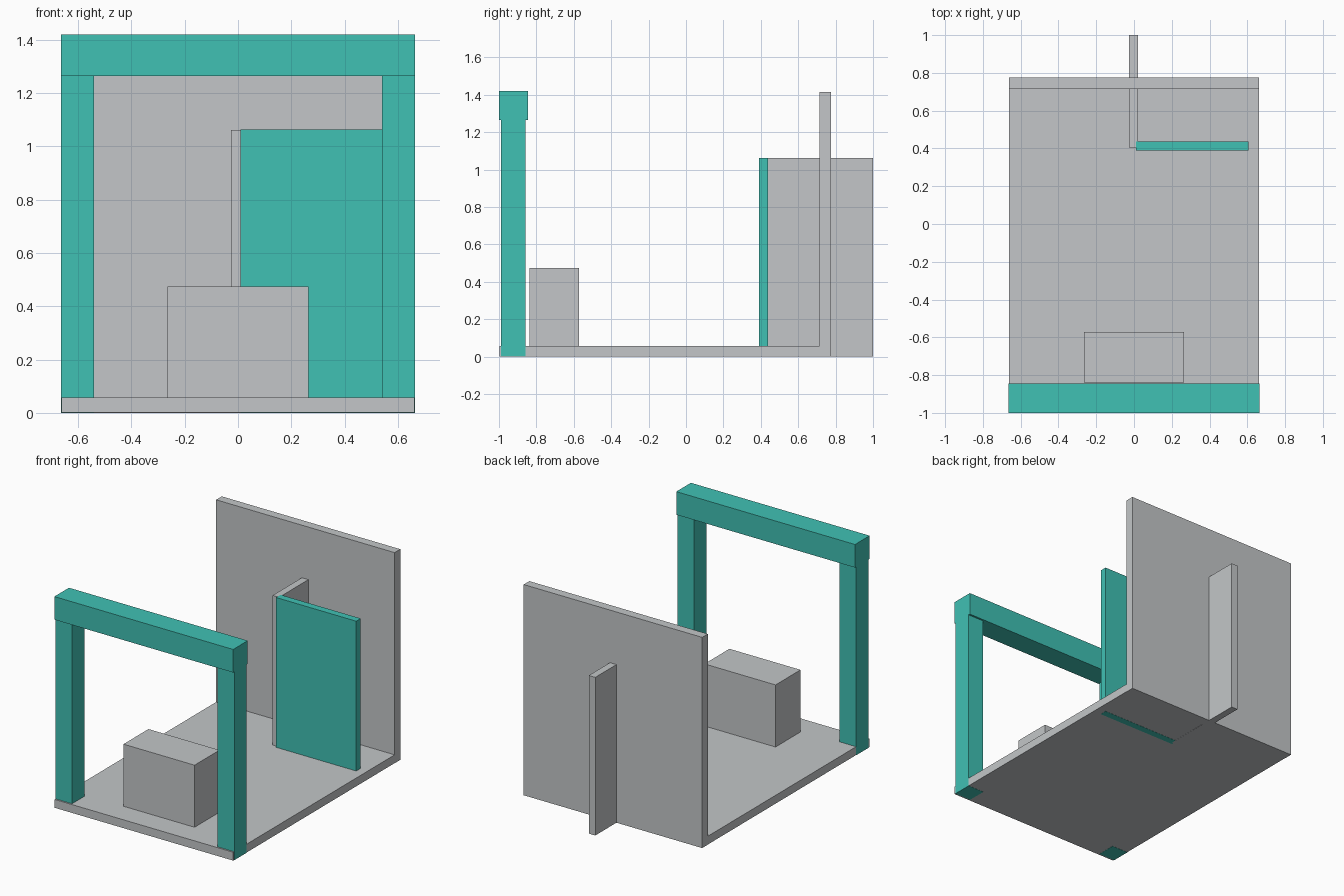
import bpy

if "Cube" in bpy.data.objects:
    bpy.data.objects.remove(bpy.data.objects["Cube"])


def material(name, colour):
    m = bpy.data.materials.new(name)
    m.diffuse_color = (*colour, 1.0)
    m.use_nodes = True
    m.node_tree.nodes["Principled BSDF"].inputs["Base Color"].default_value = m.diffuse_color
    return m


GREY = material("light grey", (0.546, 0.565, 0.578))
TEAL = material("teal", (0.051, 0.533, 0.456))


def box(name, x, y, z, mat):
    """Box spanning the given (min, max) ranges."""
    spans = (x, y, z)
    bpy.ops.mesh.primitive_cube_add(size=1, location=[(a + b) / 2 for a, b in spans])
    ob = bpy.context.object
    ob.name = name
    ob.scale = [b - a for a, b in spans]
    bpy.ops.object.transform_apply(location=False, rotation=False, scale=True)
    ob.data.materials.append(mat)
    return ob


W = 0.663      # half width of the room
FLOOR = 0.057  # top of the floor slab

# Room shell: the slab sits a hair inside the teal parts that pass through it
box("floor", (-W, W), (-0.998, 0.72), (0.001, FLOOR), GREY)
box("back_wall", (-W, W), (0.715, 0.775), (0, 1.415), GREY)
box("partition_wall", (-0.026, 0.022), (0.405, 1.0), (0, 1.062), GREY)

# Counter block near the entrance
box("counter", (-0.264, 0.264), (-0.838, -0.573), (FLOOR - 0.01, 0.474), GREY)

# Entrance gate: two posts and a slightly deeper beam
for side, x in (("left", (-W - 0.001, -0.541)), ("right", (0.541, W + 0.001))):
    box(f"gate_post_{side}", x, (-0.988, -0.858), (0, 1.27), TEAL)
box("gate_beam", (-W - 0.001, W + 0.001), (-1.0, -0.845), (1.265, 1.42), TEAL)

# Display panel in front of the partition
box("display_panel", (0.01, 0.605), (0.39, 0.438), (0, 1.063), TEAL)
